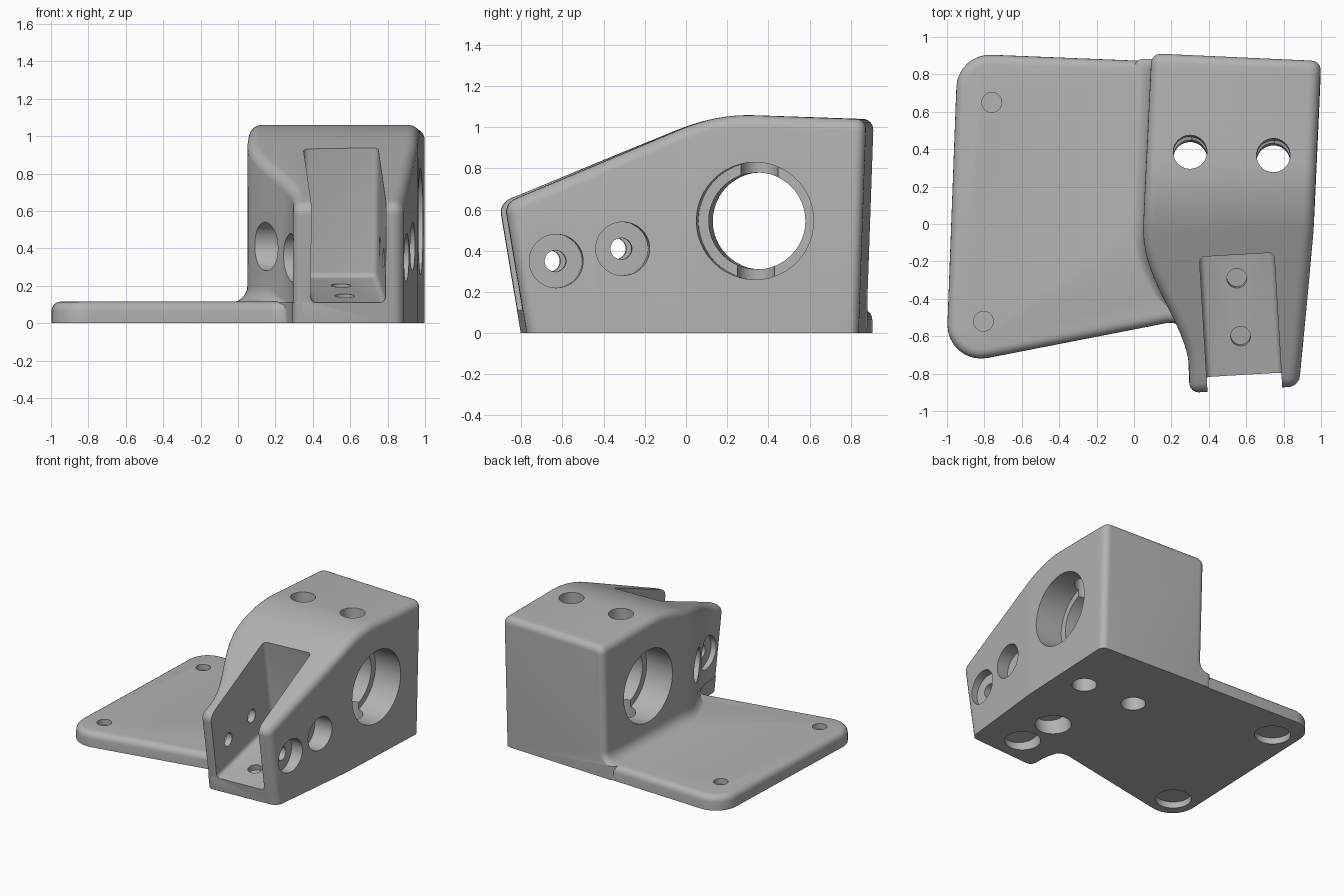
import bpy, bmesh, math
from mathutils import Vector, Matrix

if "Cube" in bpy.data.objects:
    bpy.data.objects.remove(bpy.data.objects["Cube"])

grey = bpy.data.materials.new("plain grey")
grey.diffuse_color = (0.45, 0.45, 0.45, 1)
grey.use_nodes = True
grey.node_tree.nodes["Principled BSDF"].inputs["Base Color"].default_value = grey.diffuse_color


def make(name, bm):
    bmesh.ops.recalc_face_normals(bm, faces=bm.faces[:])
    me = bpy.data.meshes.new(name)
    bm.to_mesh(me)
    bm.free()
    me.materials.append(grey)
    ob = bpy.data.objects.new(name, me)
    bpy.context.collection.objects.link(ob)
    return ob


def rounded(corners, seg=8):
    """Polygon with each (x, y, radius) corner replaced by an arc."""
    out = []
    for i, (x, y, r) in enumerate(corners):
        p = Vector((x, y))
        if r == 0:
            out.append(p)
            continue
        a = (Vector(corners[i - 1][:2]) - p).normalized()
        b = (Vector(corners[(i + 1) % len(corners)][:2]) - p).normalized()
        half = a.angle(b) / 2
        c = p + (a + b).normalized() * r / math.sin(half)
        s, e = p + a * r / math.tan(half) - c, p + b * r / math.tan(half) - c
        turn = s.angle_signed(e)
        for k in range(seg + 1):
            out.append(c + Matrix.Rotation(-turn * k / seg, 2) @ s)
    return out


# --- base plate: rounded outline with a soft upper edge
bm = bmesh.new()
outline = rounded([(-0.943, 0.912, 0.18), (-1.006, -0.76, 0.18), (0.265, -0.512, 0.1),
                   (0.33, -0.75, 0), (0.6, -0.7, 0), (0.6, 0.8, 0), (0.3, 0.862, 0)])
face = bm.faces.new([bm.verts.new((p.x, p.y, -0.12)) for p in outline])
ext = bmesh.ops.extrude_face_region(bm, geom=[face])
bmesh.ops.translate(bm, vec=(0, 0, 0.235), verts=[v for v in ext["geom"] if isinstance(v, bmesh.types.BMVert)])
rim = [e for e in bm.edges if all(v.co.z > 0.1 for v in e.verts)]
bmesh.ops.bevel(bm, geom=rim, offset=0.05, segments=5, profile=0.5, affect='EDGES', clamp_overlap=False)
plate = make("base_plate", bm)


# --- main block: lofted cross-sections from front to back
def clamp(t):
    return max(0.0, min(1.0, t))


def top_z(y):
    if y < -0.03:
        return 0.99 + 0.414 * (y + 0.03)
    t = min(y + 0.03, 0.36)
    return 0.99 + 0.414 * t - 0.449 * t * t / 0.72 - 0.035 * max(0, y - 0.33)


def left_x(y):
    t = clamp((-0.04 - y) / 0.70)
    return 0.05 + 0.05 * max(0, y) + 0.245 * t * t * (3 - 2 * t)


def right_x(y):
    return 0.96 + (0.044 if y > -0.04 else 0.096) * (y + 0.04)


FRONT, BACK, R, N = -0.79, 0.857, 0.05, 6
stations = []
for k in range(N):
    t = math.pi / 2 * k / N
    stations.append((FRONT + R * (1 - math.cos(t)), R * (1 - math.sin(t))))
stations += [(FRONT + R + (BACK - FRONT - 2 * R) * k / 40, 0) for k in range(41)]
for k in range(1, N + 1):
    t = math.pi / 2 * k / N
    stations.append((BACK - R + R * math.sin(t), R * (1 - math.cos(t))))

bm = bmesh.new()
rings = []
for y, inset in stations:
    u = clamp((y + 0.8) / 0.9)
    lean = -0.17 + 0.205 * u
    skew = 0.06 - 0.105 * clamp((y + 0.8) / 1.65)
    z = 0.8
    for _ in range(4):
        z = top_z(y + lean * z)
    z -= inset
    ym = y + lean * 0.4
    xl, xr = left_x(ym) + inset, right_x(ym) - inset
    f = 0.004 + 0.086 * clamp((y + 0.5) / 0.15)
    r = max(0.06 - inset, 0.012)
    arc = [math.pi / 2 * k / 6 for k in range(7)]
    sec = [(xl - f, -0.1)]
    sec += [(xl - f + f * math.sin(a), 0.11 + f - f * math.cos(a)) for a in arc]
    sec += [(xl + r - r * math.cos(a), z - r + r * math.sin(a)) for a in arc]
    sec += [(xr - r + r * math.sin(a), z - r + r * math.cos(a)) for a in arc]
    sec += [(xr, -0.1)]
    rings.append([bm.verts.new((px, y + lean * pz + skew * (px - 0.55), pz)) for px, pz in sec])
for a, b in zip(rings, rings[1:]):
    for i in range(len(a)):
        j = (i + 1) % len(a)
        bm.faces.new((a[i], a[j], b[j], b[i]))
bm.faces.new(rings[0])
bm.faces.new(rings[-1])
body = make("mount_body", bm)

# --- cutters
cutters = []


def cyl(name, p, axis, r, a, b):
    """Cylinder cutter along axis through p, from distance a to b."""
    axis = Vector(axis).normalized()
    m = Matrix.Translation(Vector(p) + axis * (a + b) / 2) @ axis.to_track_quat('Z', 'Y').to_matrix().to_4x4()
    bm = bmesh.new()
    bmesh.ops.create_cone(bm, cap_ends=True, segments=48, radius1=r, radius2=r, depth=b - a, matrix=m)
    cutters.append(make(name, bm))


def box(name, lo, hi, m=Matrix(), bevel=0):
    lo, hi = Vector(lo), Vector(hi)
    bm = bmesh.new()
    bmesh.ops.create_cube(bm, size=1, matrix=Matrix.Translation((lo + hi) / 2) @ Matrix.Diagonal((*(hi - lo), 1)))
    if bevel:
        bmesh.ops.bevel(bm, geom=bm.edges[:], offset=bevel, segments=4, profile=0.5, affect='EDGES')
    bm.transform(m)
    cutters.append(make(name, bm))


# flat underside
box("underside_cutter", (-2, -2, -1), (2, 2, 0))

# tilted front pocket
tilt = Matrix.Rotation(math.radians(3.5), 4, 'Z') @ Matrix.Rotation(math.radians(10), 4, 'X')
box("pocket_cutter", (-0.2, -0.4, 0), (0.2, 0.775, 1.3), Matrix.Translation((0.588, -0.805, 0.11)) @ tilt, 0.03)
across, up = tilt.col[0].xyz, tilt.col[2].xyz

# side bolt holes with counterbores on both walls
for p in ((0.58, -0.65, 0.35), (0.56, -0.33, 0.41)):
    cyl("side_hole_cutter", p, across, 0.052, -0.5, 0.5)
    cyl("side_bore_cutter", p, across, 0.13, 0.25, 0.7)
    cyl("side_bore_cutter", p, across, 0.13, -0.7, -0.25)

# large cross bore with a central lip
bore = ((0.525, 0.355, 0.545), (1, -0.044, 0))
cyl("bore_cutter", *bore, 0.235, -0.9, 0.9)
cyl("bore_right_cutter", *bore, 0.285, 0.225, 0.9)
cyl("bore_left_cutter", *bore, 0.285, -0.9, -0.225)

# vertical through holes
for x, y in ((0.3, 0.385), (0.745, 0.367)):
    cyl("vertical_hole_cutter", (x, y, 1.06), (0, 0.035, 1), 0.09, -1.3, 0.2)

# screw holes with counterbores below, separated by a thin web
for p, ax in (((0.55, -0.29, 0.2), up), ((0.57, -0.6, 0.146), up),
              ((-0.76, 0.65, 0.115), (0, 0, 1)), ((-0.805, -0.52, 0.115), (0, 0, 1))):
    cyl("screw_hole_cutter", p, ax, 0.053, -0.045, 0.06)
    cyl("screw_bore_cutter", p, ax, 0.13, -0.5, -0.065)

# --- combine everything into one solid
bpy.context.view_layer.objects.active = body
body.select_set(True)
for ob, op in [(plate, 'UNION')] + [(c, 'DIFFERENCE') for c in cutters]:
    mod = body.modifiers.new(ob.name, 'BOOLEAN')
    mod.object, mod.operation, mod.solver = ob, op, 'EXACT'
    bpy.ops.object.modifier_apply(modifier=mod.name)
    bpy.data.objects.remove(ob)
bpy.ops.object.shade_smooth_by_angle(angle=math.radians(30))
